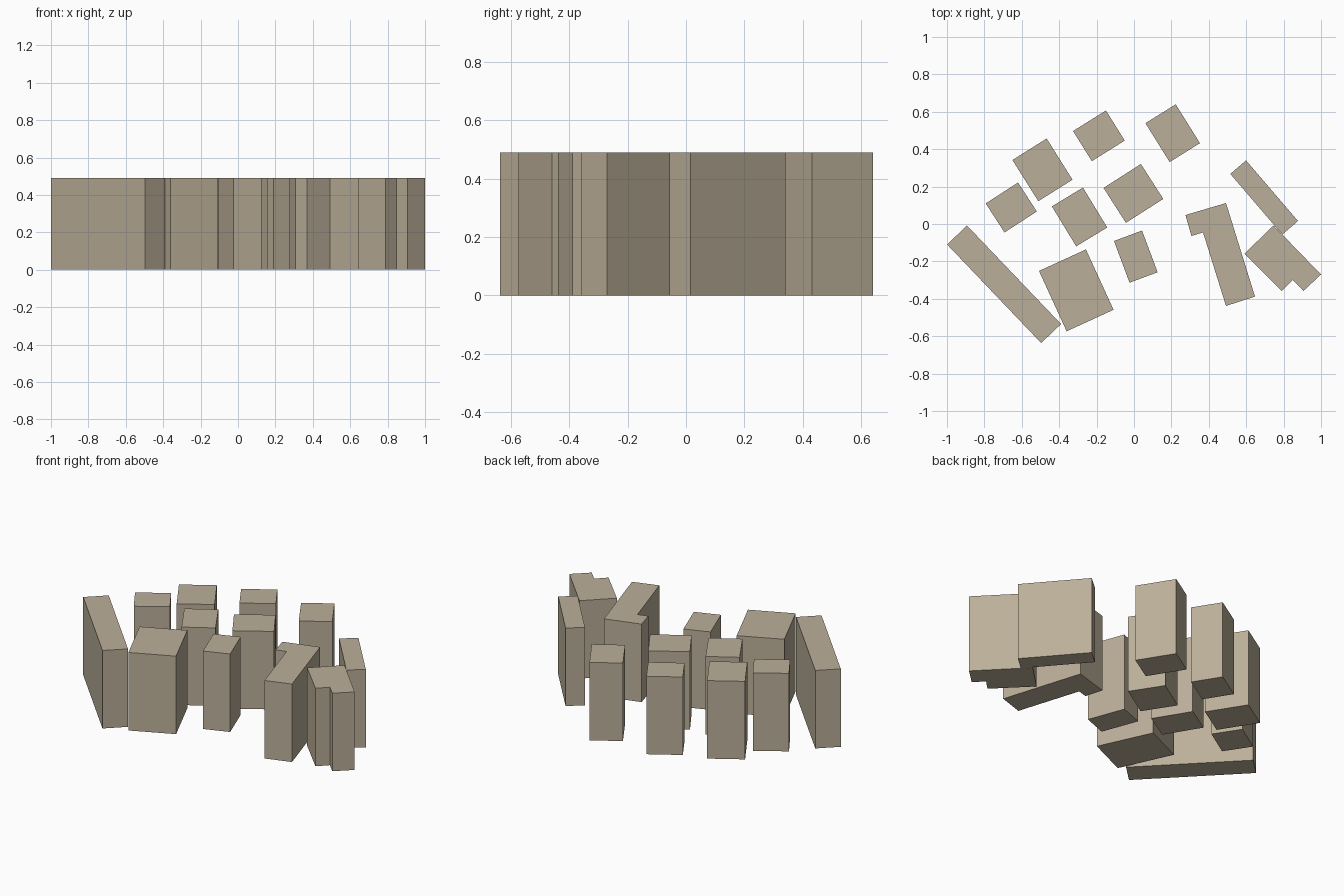
import bpy
import bmesh
from mathutils import Vector

if "Cube" in bpy.data.objects:
    bpy.data.objects.remove(bpy.data.objects["Cube"])

HEIGHT = 0.49


def tower(name, outline):
    """Extrude a flat footprint up to the common roof height."""
    bm = bmesh.new()
    base = bm.faces.new([bm.verts.new((x, y, 0)) for x, y in outline])
    top = bmesh.ops.extrude_face_region(bm, geom=[base], use_keep_orig=True)
    bmesh.ops.translate(bm, vec=(0, 0, HEIGHT),
                        verts=[v for v in top["geom"] if isinstance(v, bmesh.types.BMVert)])
    bmesh.ops.recalc_face_normals(bm, faces=bm.faces)
    mesh = bpy.data.meshes.new(name)
    bm.to_mesh(mesh)
    bm.free()
    obj = bpy.data.objects.new(name, mesh)
    bpy.context.collection.objects.link(obj)
    mat = bpy.data.materials.get("stone") or bpy.data.materials.new("stone")
    mat.diffuse_color = (0.50, 0.43, 0.32, 1)
    mat.use_nodes = True
    mat.node_tree.nodes["Principled BSDF"].inputs["Base Color"].default_value = mat.diffuse_color
    mesh.materials.append(mat)


def rect(a, b, depth):
    """Rectangle from edge a-b, reaching depth to the right of it."""
    a, b = Vector(a), Vector(b)
    d = (b - a).normalized()
    off = Vector((d.y, -d.x)) * depth
    return [a, b, b + off, a + off]


# Rectangular buildings: one edge and the depth
blocks = {
    "long_west_building": ((-0.893, -0.008), (-0.39, -0.535), 0.147),
    "long_east_building": ((0.599, 0.34), (0.877, 0.016), 0.111),
    "west_small_building": ((-0.793, 0.11), (-0.62, 0.222), 0.185),
    "northwest_building": ((-0.65, 0.342), (-0.467, 0.457), 0.26),
    "north_small_building": ((-0.326, 0.497), (-0.15, 0.607), 0.19),
    "northeast_building": ((0.061, 0.539), (0.223, 0.64), 0.245),
    "inner_west_building": ((-0.439, 0.094), (-0.273, 0.195), 0.25),
    "inner_east_building": ((-0.163, 0.193), (0.037, 0.321), 0.222),
    "centre_small_building": ((-0.107, -0.091), (0.043, -0.035), 0.238),
    "south_large_building": ((-0.508, -0.251), (-0.257, -0.136), 0.355),
}
for name, spec in blocks.items():
    tower(name, rect(*spec))

# Stepped buildings: six-point footprints
tower("angled_building", [(0.275, 0.048), (0.492, 0.112), (0.647, -0.388),
                          (0.492, -0.438), (0.369, -0.045), (0.307, -0.064)])
tower("notched_building", [(0.591, -0.158), (0.746, -0.008), (1.0, -0.27),
                           (0.906, -0.358), (0.848, -0.299), (0.789, -0.358)])
